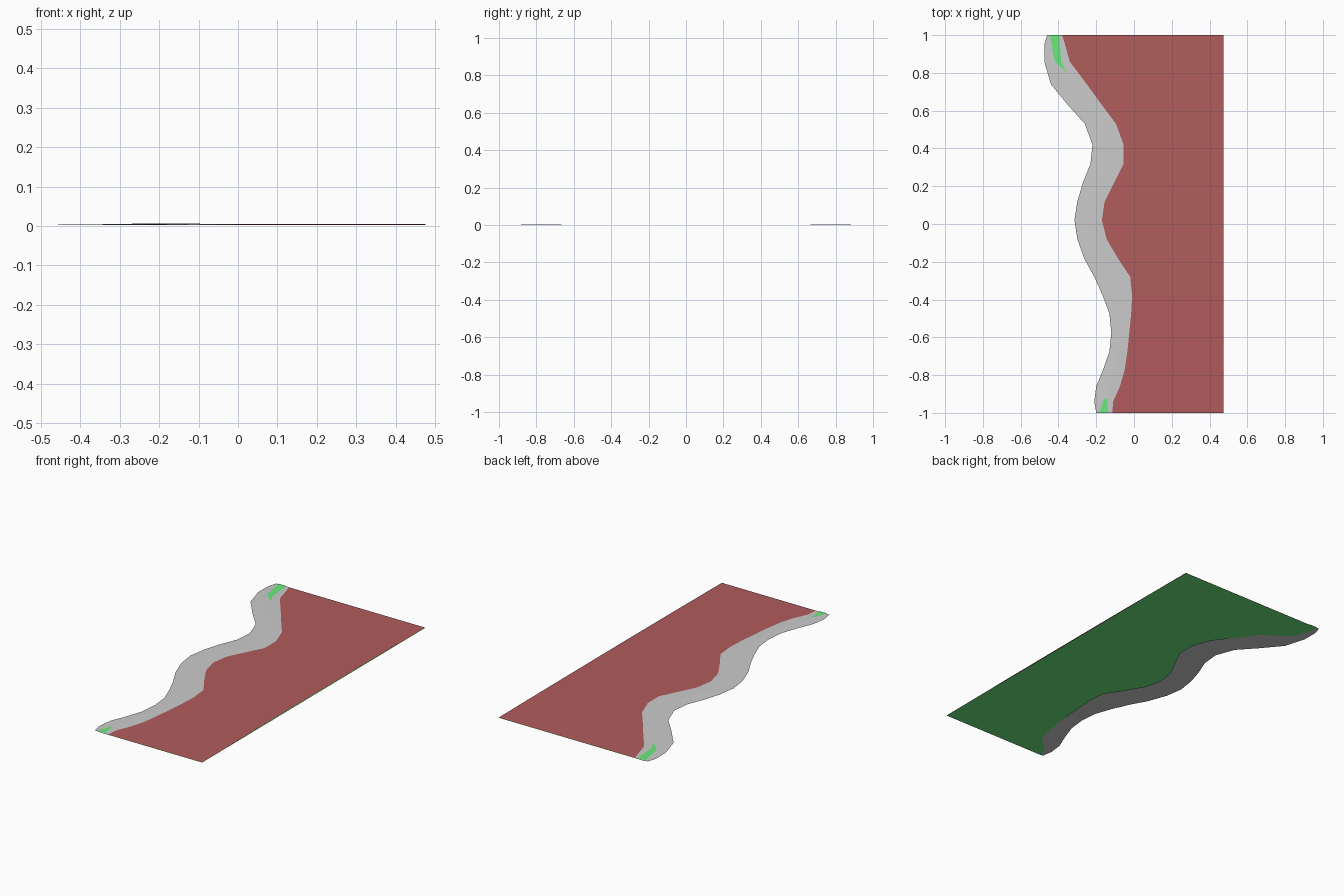
import bpy

if "Cube" in bpy.data.objects:
    bpy.data.objects.remove(bpy.data.objects["Cube"])

# Stations along the shore: y, outer kerb x, inner kerb x
SHORE = [
    (1.0, -.46, -.38), (.95, -.475, -.365), (.86, -.475, -.34), (.74, -.44, -.25),
    (.63, -.35, -.17), (.53, -.26, -.095), (.42, -.22, -.055), (.32, -.23, -.055),
    (.22, -.27, -.105), (.12, -.30, -.155), (.02, -.315, -.17), (-.08, -.30, -.145),
    (-.19, -.26, -.08), (-.28, -.21, -.02), (-.38, -.165, -.01), (-.475, -.13, -.015),
    (-.575, -.12, -.025), (-.675, -.13, -.035), (-.775, -.165, -.05),
    (-.86, -.20, -.075), (-.94, -.21, -.11), (-1.0, -.20, -.115),
]
RIGHT = 0.475


def material(name, rgb):
    m = bpy.data.materials.new(name)
    m.diffuse_color = (*rgb, 1)
    m.use_nodes = True
    m.node_tree.nodes["Principled BSDF"].inputs["Base Color"].default_value = m.diffuse_color
    return m


def crown(y):
    """Very slight rise toward the middle of the length."""
    return .004 + .003 * (1 - y * y)


def sheet(name, rows, mat=None):
    """Quad sheet from rows of points, faces pointing up."""
    n = len(rows[0])
    verts = [p for row in rows for p in row]
    faces = [(i * n + j, (i + 1) * n + j, (i + 1) * n + j + 1, i * n + j + 1)
             for i in range(len(rows) - 1) for j in range(n - 1)]
    me = bpy.data.meshes.new(name)
    me.from_pydata(verts, [], faces)
    if mat:
        me.materials.append(mat)
    ob = bpy.data.objects.new(name, me)
    bpy.context.collection.objects.link(ob)
    return ob


red = material("paving_red", (.44, .106, .108))
green = material("grass_green", (.15, .82, .205))

# Red walking surface
sheet("paving", [[(a, y, crown(y)), (RIGHT, y, crown(y))] for y, o, a in SHORE], red)

# Green underside, widening under the kerb at both ends
ENDS = {1.0: -.445, .95: -.44, .86: -.41, -.94: -.165, -1.0: -.185}
sheet("grass_base", [[(ENDS.get(y, a), y, .002), (RIGHT, y, .002)]
                     for y, o, a in SHORE], green)

# Grey wavy kerb, nearly flat with a faint ridge along its middle
sheet("kerb", [[(o, y, crown(y)), ((o + a) / 2, y, crown(y) + .001),
                (a, y, crown(y))] for y, o, a in SHORE])

# Grass showing through the kerb at each end
PATCH_Z = .007
sheet("back_grass_patch", [
    [(-.445, 1, PATCH_Z), (-.395, 1, PATCH_Z)],
    [(-.42, .86, PATCH_Z), (-.385, .86, PATCH_Z)],
    [(-.365, .81, PATCH_Z), (-.355, .80, PATCH_Z)]], green)
sheet("front_grass_patch", [
    [(-.16, -.93, PATCH_Z), (-.145, -.92, PATCH_Z)],
    [(-.185, -1, PATCH_Z), (-.135, -1, PATCH_Z)]], green)

# Settle the model on z = 0
for ob in bpy.context.collection.objects:
    ob.location.z = -.002
